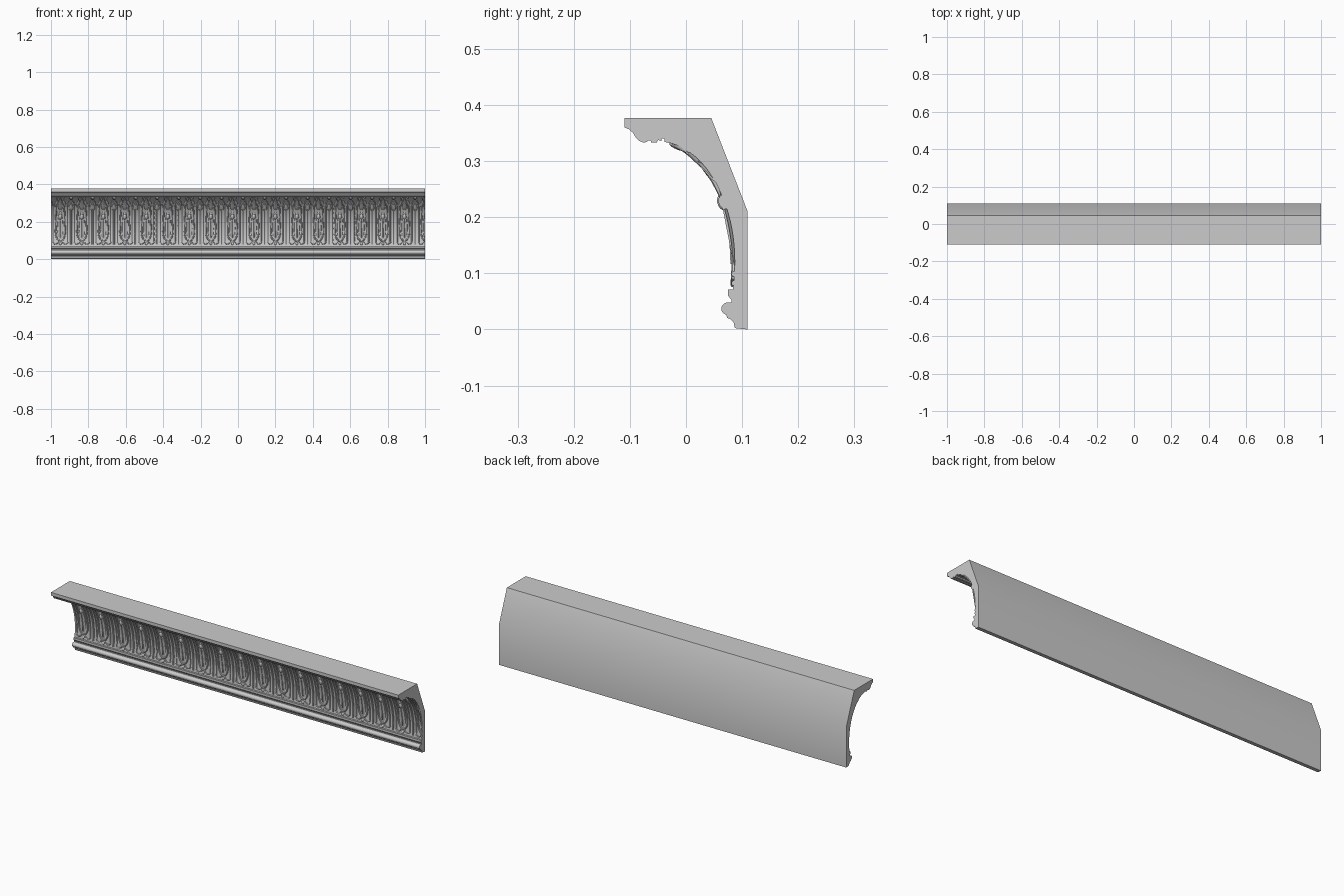
import bpy, bmesh
from math import sin, cos, pi, radians, hypot

if "Cube" in bpy.data.objects:
    bpy.data.objects.remove(bpy.data.objects["Cube"])

PITCH = 0.115
FIRST = -0.95
COUNT = 18


def cove(x, deg, lift=0.0):
    """Point on the elliptical cove at angle deg, lifted off the surface."""
    a, b, t = 0.137, 0.215, radians(deg)
    ny, nz = cos(t) / a, sin(t) / b
    n = hypot(ny, nz)
    return (x, -0.05 + a * cos(t) - lift * ny / n, 0.12 + b * sin(t) - lift * nz / n)


def finish(name, bm, angle):
    bmesh.ops.recalc_face_normals(bm, faces=bm.faces)
    me = bpy.data.meshes.new(name)
    bm.to_mesh(me)
    bm.free()
    ob = bpy.data.objects.new(name, me)
    bpy.context.collection.objects.link(ob)
    bpy.ops.object.select_all(action='DESELECT')
    ob.select_set(True)
    bpy.context.view_layer.objects.active = ob
    bpy.ops.object.shade_smooth_by_angle(angle=radians(angle))
    return ob


def blob(bm, x, deg, rx, rdeg, lift, lean=0.0, point=0.0):
    """Raised leaf or bead: a dome wrapped on the cove, optionally pointed upward."""
    n = 14
    rings = []
    for k in (1.0, 0.85, 0.55, 0.25):
        h = lift * (1 - k * k) ** 0.5 - (0.002 if k == 1.0 else 0)
        ring = []
        for i in range(n):
            c, s = cos(2 * pi * i / n), sin(2 * pi * i / n)
            px = x + rx * k * c * (1 - point * s) + lean * s * k
            ring.append(bm.verts.new(cove(px, deg + rdeg * k * s, h)))
        rings.append(ring)
    for r0, r1 in zip(rings, rings[1:]):
        for i in range(n):
            j = (i + 1) % n
            bm.faces.new((r0[i], r0[j], r1[j], r1[i]))
    bm.faces.new(rings[-1])
    bm.faces.new(rings[0][::-1])


def strip(bm, path, w, lift):
    """Raised rounded moulding following (x, deg) points along the cove."""
    rows = []
    for i, (x, d) in enumerate(path):
        x0, d0 = path[max(i - 1, 0)]
        x1, d1 = path[min(i + 1, len(path) - 1)]
        tx, td = x1 - x0, (d1 - d0) * 0.0033
        n = hypot(tx, td)
        ox, od = -td / n, tx / n / 0.0033
        rows.append([bm.verts.new(cove(x + ox * w * s, d + od * w * s, lift * h))
                     for s, h in ((-1, -0.3), (-0.7, 0.7), (0, 1), (0.7, 0.7), (1, -0.3))])
    for r0, r1 in zip(rows, rows[1:]):
        for k in range(5):
            m = (k + 1) % 5
            bm.faces.new((r0[k], r0[m], r1[m], r1[k]))
    bm.faces.new(rows[0])
    bm.faces.new(rows[-1][::-1])


# Moulding body: one profile (y, z) swept along the full length
profile = [(-0.11, 0.377), (0.045, 0.377), (0.11, 0.21), (0.11, 0.0), (0.09, 0.002),
           (0.087, 0.003), (0.085, 0.012), (0.08, 0.018), (0.073, 0.021), (0.072, 0.026)]
profile += [(0.074 + 0.011 * cos(radians(a)), 0.037 + 0.011 * sin(radians(a)))
            for a in range(260, 80, -20)]
profile += [(0.081, 0.048), (0.081, 0.053), (0.075, 0.06), (0.075, 0.071)]
profile += [cove(0, -13 + 98 * i / 24)[1:] for i in range(25)]
profile += [(-0.038, 0.34), (-0.043, 0.34), (-0.044, 0.336), (-0.05, 0.338), (-0.052, 0.333),
            (-0.062, 0.333), (-0.063, 0.337), (-0.067, 0.337), (-0.07, 0.334), (-0.076, 0.333),
            (-0.083, 0.336), (-0.09, 0.343), (-0.095, 0.351), (-0.102, 0.357), (-0.11, 0.36)]
bm = bmesh.new()
face = bm.faces.new([bm.verts.new((-1, y, z)) for y, z in profile])
ext = bmesh.ops.extrude_face_region(bm, geom=[face])
bmesh.ops.translate(bm, vec=(2, 0, 0), verts=[v for v in ext['geom'] if isinstance(v, bmesh.types.BMVert)])
finish("cornice_moulding", bm, 30)

# Carved frieze: repeated tongue, leaf and dart motif along the cove
bm = bmesh.new()
for m in range(COUNT):
    cx = FIRST + m * PITCH
    # tongue and its curled tip
    blob(bm, cx, 18, 0.016, 23, 0.005, point=0.3)
    blob(bm, cx, 30, 0.009, 5, 0.013)
    # veins and round base beads
    strip(bm, [(cx, -1 + 5 * i) for i in range(6)], 0.0025, 0.008)
    blob(bm, cx, -10, 0.007, 2.2, 0.006)
    # top leaf under the cornice
    blob(bm, cx, 59, 0.012, 19, 0.007, point=0.6)
    for sx in (-1, 1):
        # rim around the tongue, a U opening into the top leaf
        rim = [(cx + sx * 0.026 * sin(pi / 2 * i / 6), 7 - 13 * cos(pi / 2 * i / 6)) for i in range(7)]
        rim += [(cx + sx * (0.026 - 0.0008 * i), 7 + 7 * i) for i in range(1, 7)]
        rim += [(cx + sx * 0.017, 54), (cx + sx * 0.009, 58)]
        strip(bm, rim, 0.0045, 0.006)
        # spreading side leaves and base scrolls
        blob(bm, cx + sx * 0.021, 56, 0.009, 9, 0.006, lean=-sx * 0.005)
        blob(bm, cx + sx * 0.013, 72, 0.008, 8, 0.006, lean=sx * 0.004)
        strip(bm, [(cx + sx * (0.01 + 0.0055 * i), -7.5 - 3 * sin(pi * i / 6)) for i in range(7)], 0.003, 0.005)
        # outer fillet that arches over the dart
        arch = [(cx + sx * 0.039, -8 + 8 * i) for i in range(8)]
        arch += [(cx + sx * 0.042, 57), (cx + sx * 0.049, 63), (cx + sx * 0.0575, 66)]
        strip(bm, arch, 0.0035, 0.004)
    # dart between tongues, with arrow head and top bud
    dx = cx + PITCH / 2
    strip(bm, [(dx, -11 + 8 * i) for i in range(8)], 0.005, 0.0055)
    blob(bm, dx, 49, 0.011, 9, 0.007, point=0.7)
    blob(bm, dx, 75, 0.01, 7, 0.007)

# trim the frieze flush with both ends
for side in (-1, 1):
    cut = bmesh.ops.bisect_plane(bm, geom=bm.verts[:] + bm.edges[:] + bm.faces[:], dist=1e-6,
                                 plane_co=(side * 0.9999, 0, 0), plane_no=(side, 0, 0), clear_outer=True)
    bmesh.ops.holes_fill(bm, edges=[e for e in cut['geom_cut'] if isinstance(e, bmesh.types.BMEdge)], sides=0)
finish("carved_frieze", bm, 40)
